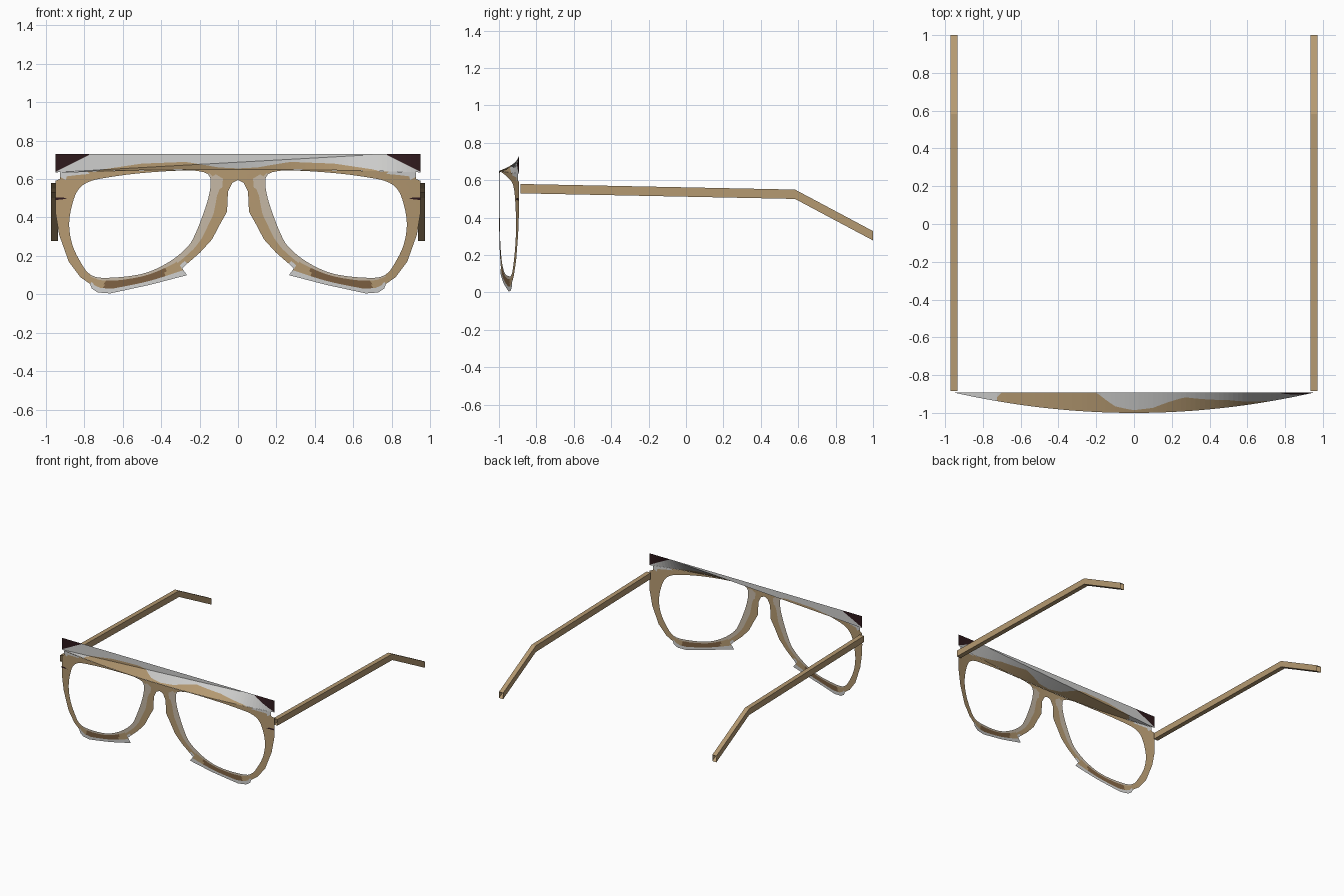
import bpy, bmesh, math
from mathutils import Vector

if "Cube" in bpy.data.objects:
    bpy.data.objects.remove(bpy.data.objects["Cube"])


def material(name, rgb):
    m = bpy.data.materials.new(name)
    m.use_nodes = True
    m.diffuse_color = (*rgb, 1)
    bsdf = m.node_tree.nodes["Principled BSDF"]
    bsdf.inputs["Base Color"].default_value = (*rgb, 1)
    bsdf.inputs["Roughness"].default_value = 0.7
    return m


MATS = [material("tan", (.46, .32, .165)), material("light_grey", (.62, .62, .61)),
        material("dark_maroon", (.028, .01, .012)), material("brown", (.21, .12, .055)),
        material("pale_beige", (.56, .48, .38))]
TAN, GREY, DARK, BROWN, PALE = range(len(MATS))
BACK = -.893
TOP = .73
EDGE = .95


def sheet_y(x):
    return -1 + (1 + BACK) * (x / EDGE) ** 2


def arc_z(x):
    return .65 - .017 * x * x


def finish(name, bm, mirror=False):
    bmesh.ops.remove_doubles(bm, verts=bm.verts, dist=1e-5)
    me = bpy.data.meshes.new(name)
    bm.to_mesh(me)
    bm.free()
    ob = bpy.data.objects.new(name, me)
    bpy.context.collection.objects.link(ob)
    for m in MATS:
        me.materials.append(m)
    if mirror:
        ob.modifiers.new("mirror", "MIRROR").use_axis[0] = True
    return ob


def quad(bm, pts, mat):
    f = bm.faces.new([bm.verts.new(p) for p in pts])
    f.material_index = mat


# Lens opening and outer rim of one half, in x and z
HOLE = [(.878, .364), (.862, .468), (.83, .545), (.77, .588), (.665, .61), (.51, .63),
        (.3, .644), (.2, .64), (.145, .61), (.156, .494), (.223, .312), (.275, .234),
        (.38, .156), (.51, .104), (.69, .086), (.77, .104), (.82, .17), (.862, .26)]
RIM = [(.95, .43), (.95, .59), (.925, .6), (.925, .635), (.6, .644), (.3, .648), (0, .65),
       (0, .595), (.03, .58), (.052, .535), (.057, .43), (.094, .364), (.135, .286),
       (.197, .218), (.275, .15), (.29, .135), (.265, .1), (.457, .05), (.665, .005),
       (.73, .01), (.76, .03), (.77, .055), (.82, .09), (.88, .17), (.93, .31)]
CENTRE = Vector((.48, .36))


def smooth_loop(pts, n=5):
    # Catmull-Rom through a closed loop
    p = [Vector(q) for q in pts]
    out = []
    for i in range(len(p)):
        a, b, c, d = (p[(i + k) % len(p)] for k in (-1, 0, 1, 2))
        for k in range(n):
            t = k / n
            out.append(.5 * (2 * b + (c - a) * t + (2 * a - 5 * b + 4 * c - d) * t * t
                             + (3 * b - a - 3 * c + d) * t ** 3))
    return out


def cast(loop, ang):
    # where a ray from the lens centre last meets a loop
    d = Vector((math.cos(ang), math.sin(ang)))
    best = 0
    for i, p in enumerate(loop):
        a = Vector(p) - CENTRE
        e = Vector(loop[(i + 1) % len(loop)]) - CENTRE - a
        den = d.cross(e)
        if abs(den) > 1e-9:
            r, s = a.cross(e) / den, a.cross(d) / den
            if r > 0 and -1e-5 <= s <= 1 + 1e-5:
                best = max(best, r)
    return CENTRE + d * best


def front_colour(x, z, row):
    if z < .17 and .27 < x < .765:
        if row == 3:
            return GREY
        if row and .38 < x < .69:
            return BROWN
        return PALE if row == 0 else TAN
    if x < .4 and z < .625 and row < 2:
        return PALE
    if x > .75 and z > .64 - .25 * (x - .75):
        return GREY
    return TAN


# Front frame: curved sheet with two lens openings
hole = smooth_loop(HOLE)
angles = {round(k * math.tau / 110, 4) for k in range(110)}
angles |= {round(math.atan2(z - CENTRE.y, x - CENTRE.x) % math.tau, 4) for x, z in RIM}
ROWS = (0, .2, .45, .7, 1)
rays = []
for ang in sorted(angles):
    a, b = cast(hole, ang), cast(RIM, ang)
    pts = [a.lerp(b, t) for t in ROWS]
    rays.append([Vector((max(p.x, 0), sheet_y(p.x), p.y)) for p in pts])
bm = bmesh.new()
for i, r in enumerate(rays):
    q = rays[(i + 1) % len(rays)]
    for j in range(len(ROWS) - 1):
        pts = (r[j], r[j + 1], q[j + 1], q[j])
        mid = sum(pts, Vector()) / 4
        quad(bm, pts, front_colour(mid.x, mid.z, j))
finish("front_frame", bm, True)

# Brow visor: leans back from the curved brow line, then stands flat at the rear
HUMP = [(0, .655), (.1, .66), (.27, .689), (.5, .68), (.7, .65), (.95, .59)]
FOLD = .77


def hump(x):
    x = abs(x)
    for (a, u), (b, v) in zip(HUMP, HUMP[1:]):
        if x <= b:
            return u + (v - u) * (x - a) / (b - a)
    return HUMP[-1][1]


def dark_line(x):
    return min(TOP, TOP - .5 * (abs(x) - .765))


def crease(x):
    low = arc_z(EDGE)
    return min(TOP, low + (TOP - low) * (x + EDGE) / (FOLD + EDGE))


def column(x):
    lo = arc_z(x)
    cr = max(crease(x), lo + .0005)
    levels = sorted(min(max(z, lo), TOP) for z in (lo, hump(x), cr, dark_line(x), TOP))
    return [Vector((x, sheet_y(x) + (BACK - sheet_y(x)) * min(1, (z - lo) / (cr - lo)), z))
            for z in levels]


bm = bmesh.new()
STEPS = 76
cols = [column(-EDGE + 2 * EDGE * k / STEPS) for k in range(STEPS + 1)]
for a, b in zip(cols, cols[1:]):
    for j in range(len(a) - 1):
        pts = (a[j], b[j], b[j + 1], a[j + 1])
        mid = sum(pts, Vector()) / 4
        if (a[j + 1] - a[j]).length + (b[j + 1] - b[j]).length < 1e-4:
            continue
        mat = TAN if mid.z < hump(mid.x) else GREY
        if mid.z > dark_line(mid.x):
            mat = DARK
        quad(bm, pts, mat)
finish("brow_visor", bm)

# Temple arms: open square tubes with a bent tip
bm = bmesh.new()
rings = []
for y, z in ((-.885, .53), (.583, .5), (1, .278)):
    rings.append([(x, y, z + h) for x, h in ((.935, 0), (.972, 0), (.972, .05), (.935, .05))])
for a, b in zip(rings, rings[1:]):
    for k in range(4):
        n = (k + 1) % 4
        quad(bm, (a[k], a[n], b[n], b[k]), TAN)
bmesh.ops.recalc_face_normals(bm, faces=bm.faces)
finish("temple_arm", bm, True)

# Hinge marks: thin dark plates on the outer corners
bm = bmesh.new()
plate = [(.89, .497), (.95, .49), (.95, .503), (.91, .505)]
quad(bm, [(x, sheet_y(x) - .003, z) for x, z in plate], DARK)
finish("hinge_mark", bm, True)
